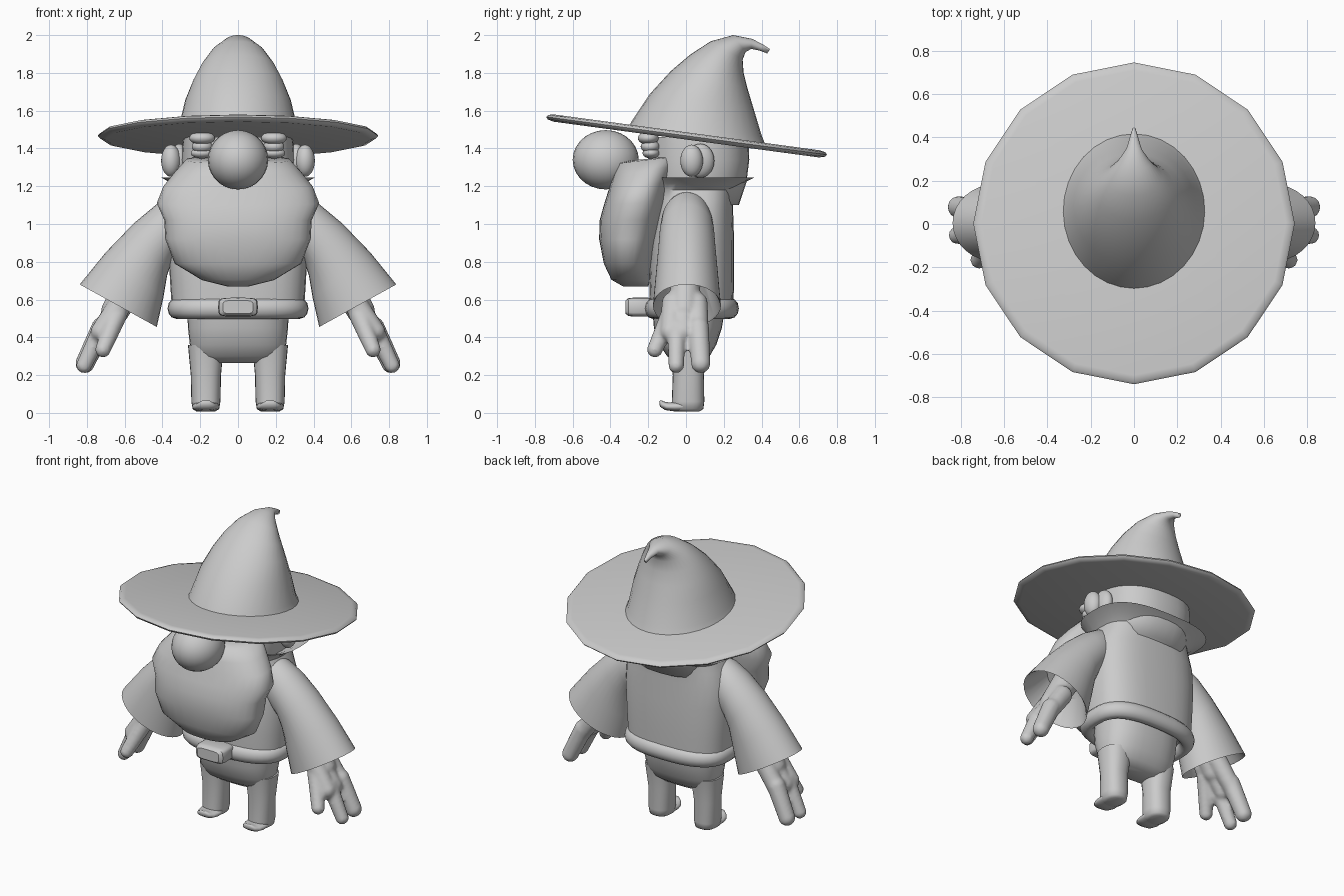
import bpy, bmesh, math
from mathutils import Vector, Matrix

cube = bpy.data.objects.get("Cube")
if cube:
    bpy.data.objects.remove(cube, do_unlink=True)

clay = bpy.data.materials.new("clay_grey")
clay.use_nodes = True
GREY = (0.6, 0.6, 0.6, 1)
clay.diffuse_color = GREY
clay.node_tree.nodes["Principled BSDF"].inputs["Base Color"].default_value = GREY


def finish(name, bm, angle=40):
    bmesh.ops.recalc_face_normals(bm, faces=bm.faces)
    mesh = bpy.data.meshes.new(name)
    bm.to_mesh(mesh)
    bm.free()
    obj = bpy.data.objects.new(name, mesh)
    bpy.context.collection.objects.link(obj)
    mesh.materials.append(clay)
    bpy.ops.object.select_all(action="DESELECT")
    obj.select_set(True)
    bpy.context.view_layer.objects.active = obj
    bpy.ops.object.shade_smooth_by_angle(angle=math.radians(angle))
    return obj


def add_loft(bm, rings, seg=24, power=1.0, closed=False):
    """Skin a list of (centre, axis, axis) superellipse rings."""
    def bend(v):
        return math.copysign(abs(v) ** power, v)
    loops = []
    for c, a, b in rings:
        angles = [math.tau * i / seg for i in range(seg)]
        loops.append([bm.verts.new(Vector(c) + Vector(a) * bend(math.cos(t))
                                   + Vector(b) * bend(math.sin(t))) for t in angles])
    pairs = list(zip(loops, loops[1:]))
    if closed:
        pairs.append((loops[-1], loops[0]))
    for low, high in pairs:
        for i in range(seg):
            j = (i + 1) % seg
            bm.faces.new((low[i], low[j], high[j], high[i]))
    if not closed:
        bm.faces.new(loops[0])
        bm.faces.new(loops[-1])


def slanted(rows):
    """Rings from front (y, z), back (y, z) and half width."""
    out = []
    for f, b, w in rows:
        f, b = Vector((0, *f)), Vector((0, *b))
        out.append(((f + b) / 2, (w, 0, 0), (b - f) / 2))
    return out


def level(rows, x=0):
    """Rings from height, front y, back y and half width."""
    return [((x, (f + b) / 2, z), (w, 0, 0), (0, (b - f) / 2, 0)) for z, f, b, w in rows]


def loft(name, rings, seg=24, power=1.0, closed=False, angle=40, smooth=0):
    bm = bmesh.new()
    add_loft(bm, rings, seg, power, closed)
    obj = finish(name, bm, angle)
    if smooth:
        mod = obj.modifiers.new("rounding", "SUBSURF")
        mod.levels = mod.render_levels = smooth
    return obj


def add_ball(bm, centre, radii):
    mat = Matrix.Translation(centre) @ Matrix.Diagonal((*radii, 1))
    bmesh.ops.create_uvsphere(bm, u_segments=24, v_segments=14, radius=1, matrix=mat)


def ball(name, centre, radii):
    bm = bmesh.new()
    add_ball(bm, centre, radii)
    return finish(name, bm, 80)


def add_finger(bm, start, end, r0, r1):
    """A row of overlapping balls that reads as a tapered capsule once remeshed."""
    for i in range(9):
        t = i / 8
        r = r0 + (r1 - r0) * t
        add_ball(bm, Vector(start).lerp(Vector(end), t), (r, r, r))


# Hat: tilted disc brim and bent cone
tilt = Matrix.Rotation(-0.134, 3, "X")
brim = []
for r, h in ((0.1, -0.015), (0.71, -0.02), (0.74, -0.012), (0.75, 0), (0.74, 0.012),
             (0.71, 0.018), (0.1, 0.018)):
    brim.append((tilt @ Vector((0, 0, h)) + Vector((0, 0.003, 1.467)),
                 tilt @ Vector((r * 0.99, 0, 0)), tilt @ Vector((0, r, 0))))
loft("hat_brim", brim, seg=16, angle=60)
loft("hat_cone", slanted([
    ((-0.31, 1.50), (0.42, 1.42), 0.335), ((-0.29, 1.54), (0.40, 1.47), 0.315),
    ((-0.19, 1.69), (0.355, 1.62), 0.28), ((-0.08, 1.81), (0.325, 1.72), 0.235),
    ((0.02, 1.895), (0.305, 1.80), 0.19), ((0.13, 1.967), (0.30, 1.87), 0.135),
    ((0.25, 2.0), (0.315, 1.91), 0.078), ((0.35, 1.98), (0.345, 1.927), 0.035),
    ((0.405, 1.952), (0.39, 1.918), 0.02), ((0.445, 1.925), (0.43, 1.903), 0.008)]),
    seg=32, angle=80)

# Head and face
loft("head", level([(1.1, -0.18, 0.28, 0.26), (1.22, -0.2, 0.32, 0.29), (1.34, -0.2, 0.335, 0.3),
                    (1.46, -0.2, 0.33, 0.29)]), seg=32, power=0.85, angle=80)
ball("nose", (0, -0.425, 1.34), (0.16, 0.175, 0.157))
for s, side in ((1, "left"), (-1, "right")):
    ball(side + "_ear", (s * 0.355, 0.03, 1.335), (0.052, 0.06, 0.085))
    ball(side + "_ear_back", (s * 0.31, 0.075, 1.335), (0.045, 0.075, 0.09))
    ball(side + "_eyebrow", (s * 0.19, -0.2, 1.455), (0.068, 0.055, 0.035))
    ball(side + "_eye", (s * 0.19, -0.19, 1.41), (0.055, 0.05, 0.035))
    ball(side + "_eye_bag", (s * 0.19, -0.185, 1.375), (0.06, 0.045, 0.028))

# Beard with moustache tips at its widest ring
loft("beard", slanted([
    ((-0.33, 0.668), (-0.2, 0.668), 0.05), ((-0.395, 0.705), (-0.19, 0.70), 0.19),
    ((-0.435, 0.79), (-0.18, 0.79), 0.335), ((-0.46, 0.92), (-0.15, 0.92), 0.385),
    ((-0.457, 1.02), (-0.12, 1.02), 0.39), ((-0.435, 1.10), (-0.10, 1.12), 0.43),
    ((-0.41, 1.18), (-0.085, 1.22), 0.395), ((-0.39, 1.25), (-0.05, 1.31), 0.33),
    ((-0.365, 1.32), (-0.03, 1.36), 0.275), ((-0.3, 1.335), (-0.06, 1.36), 0.22)]),
    seg=32, power=0.85, angle=80)

# Tunic with flared collar
loft("tunic", level([
    (0.55, -0.19, 0.25, 0.35), (0.70, -0.195, 0.255, 0.36), (0.90, -0.19, 0.255, 0.37),
    (1.05, -0.17, 0.25, 0.36), (1.13, -0.16, 0.25, 0.33), (1.18, -0.16, 0.255, 0.31),
    (1.215, -0.17, 0.30, 0.35), (1.245, -0.18, 0.36, 0.405), (1.235, -0.17, 0.33, 0.36),
    (1.19, -0.14, 0.26, 0.27)]), seg=32, power=0.72, angle=50)

# Belt and buckle
belt = []
for i in range(12):
    t = math.tau * i / 12
    out, up = 0.045 * math.cos(t), 0.055 * math.sin(t)
    belt.append(((0, 0.03, 0.553 + up), (0.328 + out, 0, 0), (0, 0.205 + out, 0)))
loft("belt", belt, seg=40, power=0.75, closed=True, angle=80)
buckle = [((0, y, 0.56), (w, 0, 0), (0, 0, h)) for y, w, h in
          ((-0.17, 0.09, 0.04), (-0.2, 0.105, 0.05), (-0.28, 0.105, 0.05),
           (-0.305, 0.1, 0.047), (-0.32, 0.08, 0.035))]
loft("buckle", buckle, seg=24, power=0.4, angle=35)

# Trousers
loft("hips", level([
    (0.57, -0.18, 0.21, 0.27), (0.45, -0.17, 0.19, 0.265), (0.36, -0.14, 0.16, 0.255),
    (0.30, -0.10, 0.125, 0.235), (0.265, -0.05, 0.08, 0.18)]), seg=32, power=0.8, angle=80)

for s, side in ((1, "left"), (-1, "right")):
    # Leg and curled shoe tip
    loft(side + "_leg", level([
        (0.008, -0.04, 0.07, 0.05), (0.02, -0.075, 0.092, 0.07), (0.06, -0.075, 0.097, 0.077),
        (0.2, -0.07, 0.095, 0.08), (0.36, -0.09, 0.12, 0.095)], s * 0.17),
        power=0.85, angle=80)
    toe = [((s * 0.17, y, z), (w, 0, 0), (0, h * k, h)) for y, z, w, h, k in
           ((0, 0.035, 0.07, 0.027, 0), (-0.06, 0.033, 0.072, 0.025, 0.1),
            (-0.1, 0.035, 0.062, 0.02, 0.5), (-0.125, 0.046, 0.045, 0.013, 1),
            (-0.138, 0.064, 0.02, 0.004, 1))]
    loft(side + "_toe", toe, power=0.85, angle=80)

    # Wide sleeve, folded back inside at the cuff
    rows = (((0.2, 1.19), (0.22, 0.9), 0.1), ((0.33, 1.165), (0.3, 0.85), 0.135),
            ((0.43, 1.105), (0.35, 0.80), 0.145), ((0.55, 1.005), (0.375, 0.73), 0.152),
            ((0.70, 0.85), (0.395, 0.61), 0.165), ((0.838, 0.68), (0.43, 0.455), 0.18),
            ((0.825, 0.685), (0.437, 0.468), 0.172), ((0.66, 0.82), (0.44, 0.65), 0.12))
    sleeve = []
    for (ox, oz), (ix, iz), w in rows:
        o, n = Vector((s * ox, 0.005, oz)), Vector((s * ix, 0.005, iz))
        sleeve.append(((o + n) / 2, (o - n) / 2, (0, w, 0)))
    loft(side + "_sleeve", sleeve, seg=32, angle=60)

    # Forearm, palm and fingers blended into one hand
    bm = bmesh.new()
    add_finger(bm, (s * 0.53, 0, 0.75), (s * 0.65, -0.01, 0.54), 0.085, 0.075)
    for y in (-0.075, -0.015, 0.06):
        add_finger(bm, (s * 0.62, y * 0.9, 0.58), (s * 0.725, y * 1.1, 0.43), 0.062, 0.055)
    add_finger(bm, (s * 0.72, -0.05, 0.45), (s * 0.815, -0.052, 0.252), 0.05, 0.042)
    add_finger(bm, (s * 0.72, 0.065, 0.45), (s * 0.81, 0.078, 0.262), 0.058, 0.052)
    add_finger(bm, (s * 0.64, -0.08, 0.52), (s * 0.715, -0.165, 0.335), 0.055, 0.042)
    hand = finish(side + "_hand", bm, 180)
    mesh_blend = hand.modifiers.new("blend", "REMESH")
    mesh_blend.mode = "VOXEL"
    mesh_blend.voxel_size = 0.012
    mesh_blend.use_smooth_shade = True
    relax = hand.modifiers.new("relax", "SMOOTH")
    relax.factor = 0.5
    relax.iterations = 4
